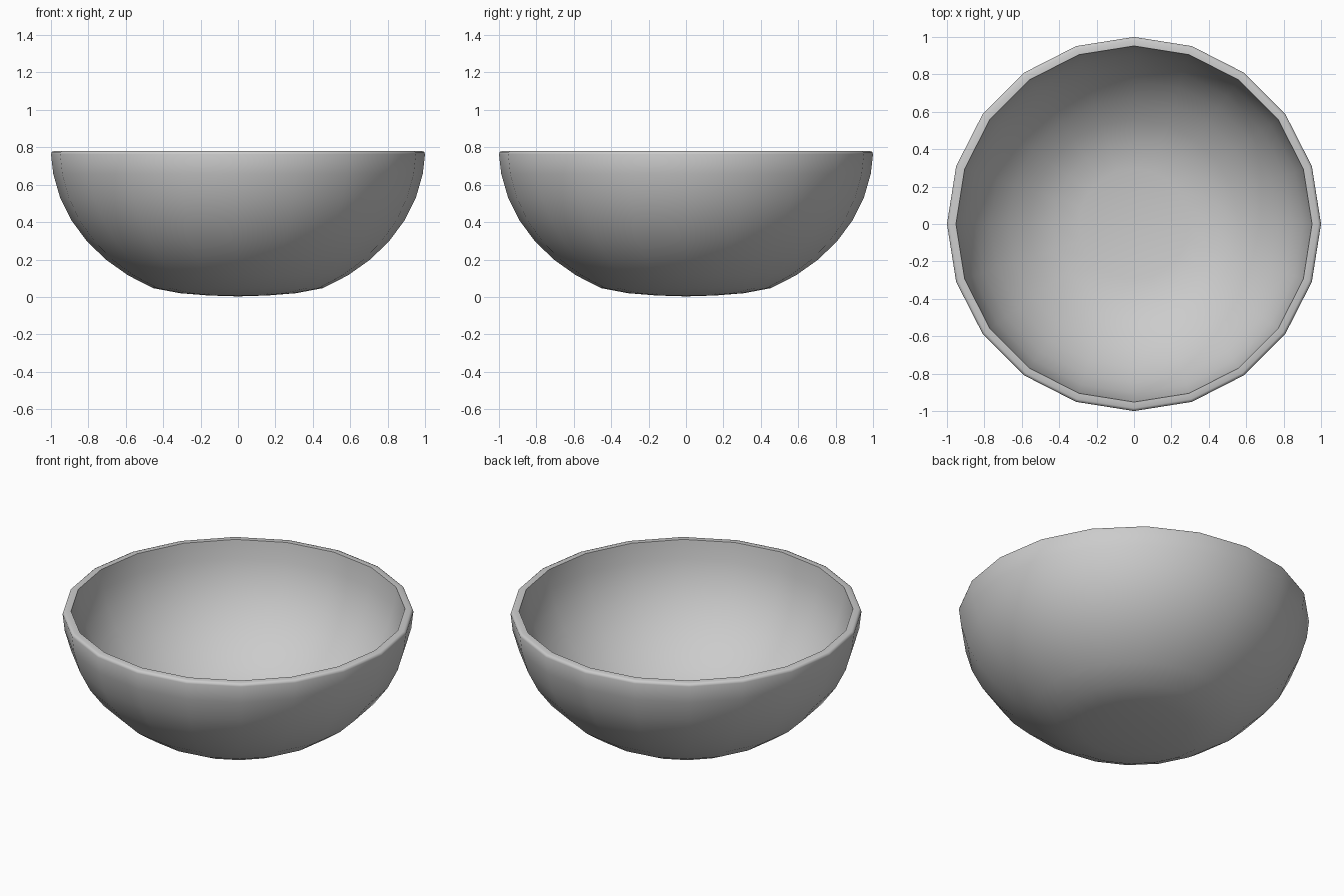
import bpy, bmesh, math

if "Cube" in bpy.data.objects:
    bpy.data.objects.remove(bpy.data.objects["Cube"])

SIDES = 20

# Closed wall profile (radius, height): outside upwards, over the rim, inside down
outer = [(0, 0.003), (0.16, 0.008), (0.31, 0.02), (0.454, 0.047)]
for deg in range(36, 82, 9):
    a = math.radians(deg)
    outer.append((math.sin(a), 0.787 - 0.83 * math.cos(a)))
rim = [(1.0, 0.763), (0.996, 0.775), (0.985, 0.78), (0.952, 0.78)]
inner = [(0.95, 0.765)]
for deg in range(81, 26, -9):
    a = math.radians(deg)
    inner.append((0.95 * math.sin(a), 0.787 - 0.78 * math.cos(a)))
inner += [(0.295, 0.07), (0.15, 0.058), (0, 0.053)]
profile = outer + rim + inner

# Bowl: profile turned around the vertical axis
bm = bmesh.new()
verts = [bm.verts.new((r, 0, z)) for r, z in profile]
edges = [bm.edges.new(pair) for pair in zip(verts, verts[1:])]
bmesh.ops.spin(bm, geom=verts + edges, cent=(0, 0, 0), axis=(0, 0, 1),
               angle=2 * math.pi, steps=SIDES, use_duplicate=False)
bmesh.ops.remove_doubles(bm, verts=bm.verts, dist=0.0005)
bmesh.ops.recalc_face_normals(bm, faces=bm.faces)
mesh = bpy.data.meshes.new("bowl")
bm.to_mesh(mesh)
bm.free()
bowl = bpy.data.objects.new("bowl", mesh)
bpy.context.collection.objects.link(bowl)

# Smooth walls, crisp inner lip
bpy.context.view_layer.objects.active = bowl
bowl.select_set(True)
bpy.ops.object.shade_smooth_by_angle(angle=math.radians(50))
